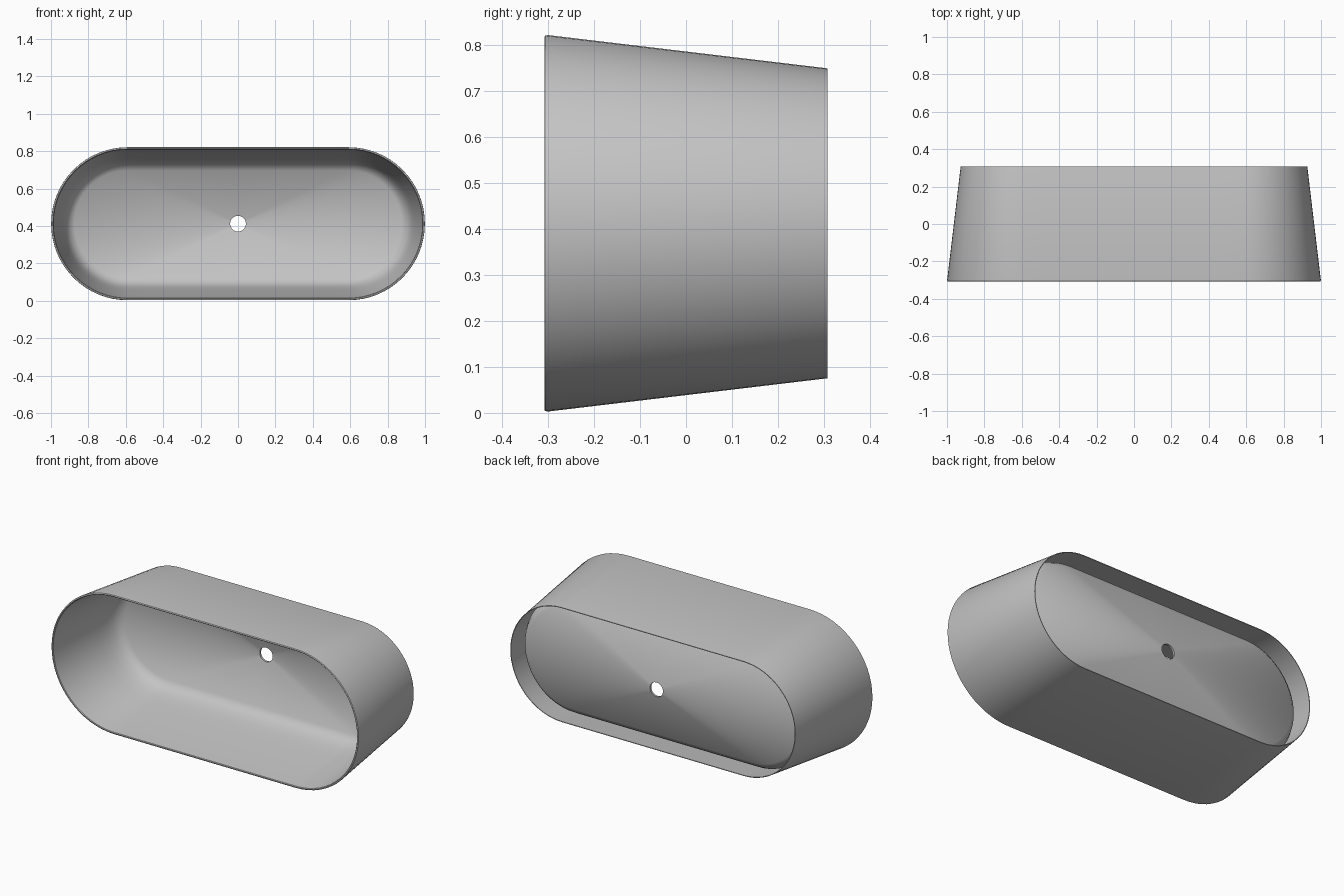
import bpy, bmesh, math

cube = bpy.data.objects.get("Cube")
if cube:
    bpy.data.objects.remove(cube, do_unlink=True)

ARC, FLAT = 32, 12            # segments per round end and per straight side
STRAIGHT, RADIUS = 0.59, 0.41  # half length of the straight side, end radius
FRONT, BACK = -0.308, 0.308
MID_Z = 0.412
TAPER = 0.119
HOLE = 0.042


def material(name, color):
    mat = bpy.data.materials.new(name)
    mat.use_nodes = True
    mat.diffuse_color = color
    mat.node_tree.nodes["Principled BSDF"].inputs["Base Color"].default_value = color
    return mat


def stadium(inset):
    """Rounded outline, shrunk inwards by inset."""
    r = RADIUS - inset
    points = []
    for side in (1, -1):
        for i in range(ARC):
            a = -math.pi / 2 + math.pi * i / ARC
            points.append((side * (STRAIGHT + r * math.cos(a)), side * r * math.sin(a)))
        for i in range(FLAT):
            points.append((side * STRAIGHT * (1 - 2 * i / FLAT), side * r))
    return points


def drain():
    """Round outline lined up with the stadium points."""
    angles = [math.atan2(z, x) for x, z in stadium(0.1)]
    return [(HOLE * math.cos(a), HOLE * math.sin(a)) for a in angles]


def skirt(y, thickness):
    """Inset of the tapered side wall at depth y."""
    return TAPER * (y - FRONT) + thickness


# Closed section: outer wall, rolled rim, inner wall, bowl, drain, underside, recess
sections = [(stadium(skirt(y, t)), y) for y, t in (
    (BACK, 0), (FRONT + 0.008, 0), (FRONT + 0.002, 0.002), (FRONT, 0.005),
    (FRONT, 0.009), (FRONT + 0.003, 0.012), (0.05, 0.012))]
bowl = [(0.068, 0.11), (0.08, 0.155), (0.098, 0.185), (0.125, 0.205)]
sections += [(stadium(d), y) for d, y in bowl]
sections += [(drain(), 0.262), (drain(), 0.274)]
sections += [(stadium(d - 0.008), y + 0.012) for d, y in reversed(bowl)]
sections += [(stadium(skirt(y, t)), y) for y, t in ((0.07, 0.007), (BACK, 0.004))]

bm = bmesh.new()
rings = [[bm.verts.new((x, y, z + MID_Z)) for x, z in outline] for outline, y in sections]
count = len(rings[0])
for k, ring in enumerate(rings):
    following = rings[(k + 1) % len(rings)]
    for i in range(count):
        j = (i + 1) % count
        bm.faces.new((ring[i], ring[j], following[j], following[i]))
bmesh.ops.recalc_face_normals(bm, faces=bm.faces)

mesh = bpy.data.meshes.new("tub_shell")
bm.to_mesh(mesh)
bm.free()
tub = bpy.data.objects.new("tub_shell", mesh)
bpy.context.collection.objects.link(tub)
mesh.materials.append(material("plain grey", (0.55, 0.55, 0.55, 1)))

bpy.ops.object.select_all(action='DESELECT')
tub.select_set(True)
bpy.context.view_layer.objects.active = tub
bpy.ops.object.shade_smooth_by_angle(angle=math.radians(40))
